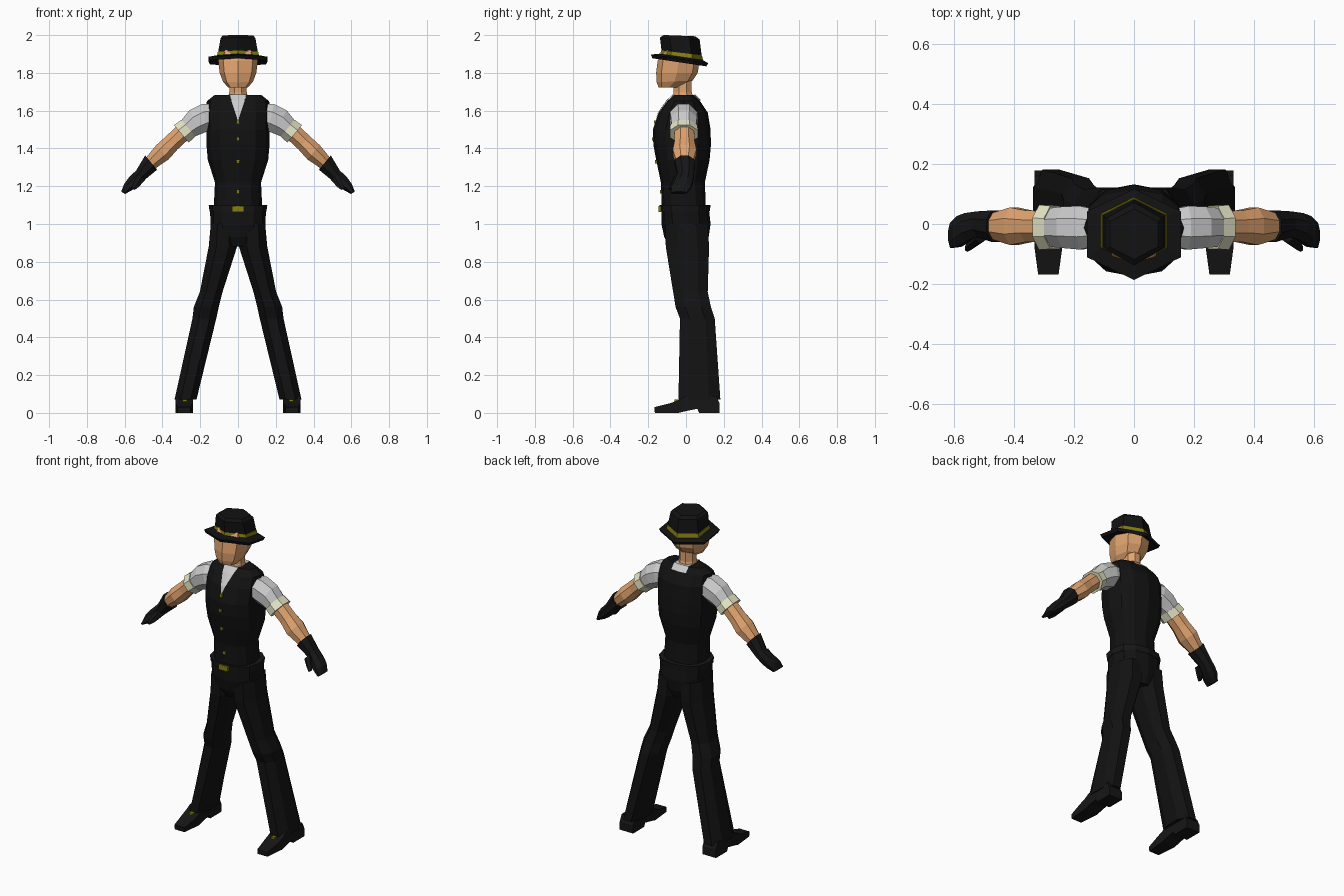
import bpy, bmesh, math
from mathutils import Vector


def material(name, r, g, b):
    m = bpy.data.materials.new(name)
    m.diffuse_color = (r, g, b, 1)
    return m


BLACK = material("black_cloth", 0.006, 0.006, 0.006)
LEATHER = material("black_leather", 0.008, 0.008, 0.008)
SKIN = material("skin", 0.75, 0.37, 0.16)
GOLD = material("gold", 0.24, 0.21, 0.005)
CREAM = material("cream", 0.78, 0.78, 0.56)


def finish(name, bm, mat, mirror=False):
    bmesh.ops.recalc_face_normals(bm, faces=bm.faces)
    me = bpy.data.meshes.new(name)
    bm.to_mesh(me)
    bm.free()
    if mat:
        me.materials.append(mat)
    ob = bpy.data.objects.new(name, me)
    bpy.context.collection.objects.link(ob)
    if mirror:
        mod = ob.modifiers.new("mirror", "MIRROR")
        mod.use_mirror_merge = False
    return ob


def loft_mesh(rings, n=8, off=0.0, p=1.0):
    """Ring = (x, z, half_width, y_front, y_back, tilt_degrees, slope dz/dy)."""
    bm = bmesh.new()
    angs = [2 * math.pi * (i + off) / n for i in range(n)]
    mc = max(abs(math.cos(a)) for a in angs)
    ms = max(abs(math.sin(a)) for a in angs)

    def shape(v):
        return math.copysign(abs(v) ** p, v)

    loops = []
    for ring in rings:
        x, z, w, y0, y1, tilt, slope = tuple(ring) + (0,) * (7 - len(ring))
        t, cy, d = math.radians(tilt), (y0 + y1) / 2, (y1 - y0) / 2
        vs = []
        for a in angs:
            u = w * shape(math.cos(a) / mc)
            y = d * shape(math.sin(a) / ms)
            vs.append(bm.verts.new((x + u * math.cos(t), cy + y,
                                    z + u * math.sin(t) + slope * y)))
        loops.append(vs)
    for a, b in zip(loops, loops[1:]):
        for i in range(n):
            j = (i + 1) % n
            bm.faces.new((a[i], a[j], b[j], b[i]))
    bm.faces.new(loops[0])
    bm.faces.new(loops[-1])
    bmesh.ops.recalc_face_normals(bm, faces=bm.faces)
    return bm


def loft(name, rings, mat, n=8, off=0.0, p=1.0, mirror=False):
    return finish(name, loft_mesh(rings, n, off, p), mat, mirror)


def box(name, c, s, mat, mirror=False):
    bm = bmesh.new()
    bmesh.ops.create_cube(bm, size=1)
    bmesh.ops.scale(bm, vec=s, verts=bm.verts)
    bmesh.ops.translate(bm, vec=c, verts=bm.verts)
    return finish(name, bm, mat, mirror)


# Vest: (z, half width, front y, back y)
TORSO = [(1.09, .128, -.128, .105), (1.22, .122, -.133, .1), (1.34, .16, -.158, .125),
         (1.42, .167, -.173, .132), (1.50, .168, -.175, .13), (1.59, .17, -.145, .115),
         (1.65, .165, -.10, .075), (1.682, .125, -.065, .045)]


def torso_mesh(e=0.0):
    return loft_mesh([(0, z + (e if z > 1.6 else 0), w + e, a - e, b + e)
                      for z, w, a, b in TORSO], 12, 0, .85)


finish("vest", torso_mesh(), BLACK)


# Shirt areas: slightly inflated torso trimmed to the neckline
def shirt_patch(name, planes):
    bm = torso_mesh(.004)
    for co, no in planes:
        bmesh.ops.bisect_plane(bm, geom=bm.verts[:] + bm.edges[:] + bm.faces[:],
                               plane_co=co, plane_no=Vector(no).normalized(), clear_outer=True)
    finish(name, bm, None)


shirt_patch("shirt_front", [((0, 0, 1.545), (.135, 0, -.044)), ((0, 0, 1.545), (-.135, 0, -.044)),
                            ((0, 0, 0), (0, 1, 0))])
shirt_patch("shirt_collar_back", [((.05, 0, 0), (1, 0, 0)), ((-.05, 0, 0), (-1, 0, 0)),
                                  ((0, 0, 1.655), (0, 0, -1)), ((0, 0, 0), (0, -1, 0))])

# Buttons, belt and buckle
for z, y in ((1.54, -.164), (1.45, -.175), (1.33, -.157), (1.17, -.132)):
    box("vest_button", (0, y, z), (.018, .012, .018), GOLD)
loft("belt", [(0, 1.065, .15, -.136, .125), (0, 1.10, .155, -.14, .13)], LEATHER, 12, 0, .85)
box("belt_buckle", (0, -.139, 1.08), (.062, .014, .032), GOLD)

# Trousers
loft("trouser_hips", [(0, .88, .07, -.09, .10), (0, .93, .135, -.115, .12), (0, 1.0, .146, -.13, .13),
                      (0, 1.09, .148, -.13, .12)], BLACK, 12, 0, .85)
loft("trouser_leg", [(.078, 1.0, .066, -.11, .115), (.08, .88, .075, -.107, .122),
                     (.142, .64, .06, -.068, .115), (.168, .56, .066, -.055, .132),
                     (.178, .50, .063, -.032, .152), (.278, .07, .058, -.04, .182)],
     BLACK, 8, .5, .9, True)

# Shoes: side profile (y, z) with a tapering width
PROFILE = [(-.165, 0), (-.168, .03), (-.08, .052), (-.035, .07), (.0, .09), (.16, .09),
           (.178, .05), (.178, 0), (.07, 0), (.06, .022), (.01, .012), (-.04, 0)]
bm = bmesh.new()
sides = []
for s in (-1, 1):
    sides.append([bm.verts.new((.285 + s * (.034 if y < -.1 else .046), y, z)) for y, z in PROFILE])
    bm.faces.new(sides[-1])
for i in range(len(PROFILE)):
    j = (i + 1) % len(PROFILE)
    bm.faces.new((sides[0][i], sides[0][j], sides[1][j], sides[1][i]))
finish("shoe", bm, LEATHER, True)
box("shoe_buckle", (.282, -.05, .066), (.024, .022, .012), GOLD, True)

# Arms: sleeve, rolled cuff, forearm, glove and thumb
loft("shirt_sleeve", [(.13, 1.575, .06, -.075, .05, 82), (.175, 1.563, .074, -.085, .06, 78),
                      (.225, 1.54, .07, -.08, .058, 62), (.275, 1.498, .052, -.075, .052, 50)],
     None, 8, .5, 1, True)
loft("sleeve_cuff", [(.263, 1.507, .058, -.083, .06, 50), (.30, 1.477, .06, -.086, .064, 50)],
     CREAM, 8, .5, 1, True)
loft("forearm", [(.29, 1.487, .047, -.06, .043, 50), (.35, 1.43, .046, -.06, .045, 48),
                 (.40, 1.38, .05, -.07, .055, 48), (.465, 1.32, .037, -.05, .036, 48)],
     SKIN, 8, .5, 1, True)
loft("glove", [(.46, 1.325, .049, -.06, .045, 50), (.515, 1.26, .034, -.043, .042, 48),
               (.555, 1.222, .033, -.06, .036, 45), (.583, 1.195, .026, -.076, .026, 40),
               (.608, 1.165, .012, -.08, .005, 30)], LEATHER, 8, .5, 1, True)
loft("glove_thumb", [(.51, 1.25, .025, -.065, -.015, 45), (.54, 1.205, .017, -.085, -.045, 35),
                     (.555, 1.185, .009, -.093, -.07, 30)], LEATHER, 6, .5, 1, True)

# Neck and head
loft("neck", [(0, 1.66, .055, -.07, .04), (0, 1.70, .046, -.065, .03), (0, 1.79, .046, -.07, .03)],
     SKIN, 8, .5)
loft("head", [(0, 1.722, .052, -.145, -.035), (0, 1.755, .08, -.155, .035, 0, .05),
              (0, 1.80, .097, -.158, .062), (0, 1.865, .105, -.15, .072),
              (0, 1.92, .09, -.12, .06)], SKIN, 8, 0, .85)

# Hat: six-sided, tilted back
loft("hat_brim", [(0, 1.868, .108, -.14, .085, 0, -.14), (0, 1.856, .148, -.178, .108, 0, -.15),
                  (0, 1.874, .157, -.186, .117, 0, -.15), (0, 1.886, .108, -.14, .085, 0, -.14)],
     BLACK, 6, .5)
loft("hat_band", [(0, 1.88, .112, -.137, .09, 0, -.13), (0, 1.906, .107, -.132, .085, 0, -.12)],
     GOLD, 6, .5)
loft("hat_crown", [(0, 1.875, .108, -.133, .086, 0, -.13), (0, 1.91, .104, -.13, .082, 0, -.11),
                   (0, 1.982, .092, -.138, .072, 0, -.05), (0, 1.997, .08, -.118, .05, 0, -.04)],
     BLACK, 6, .5)
